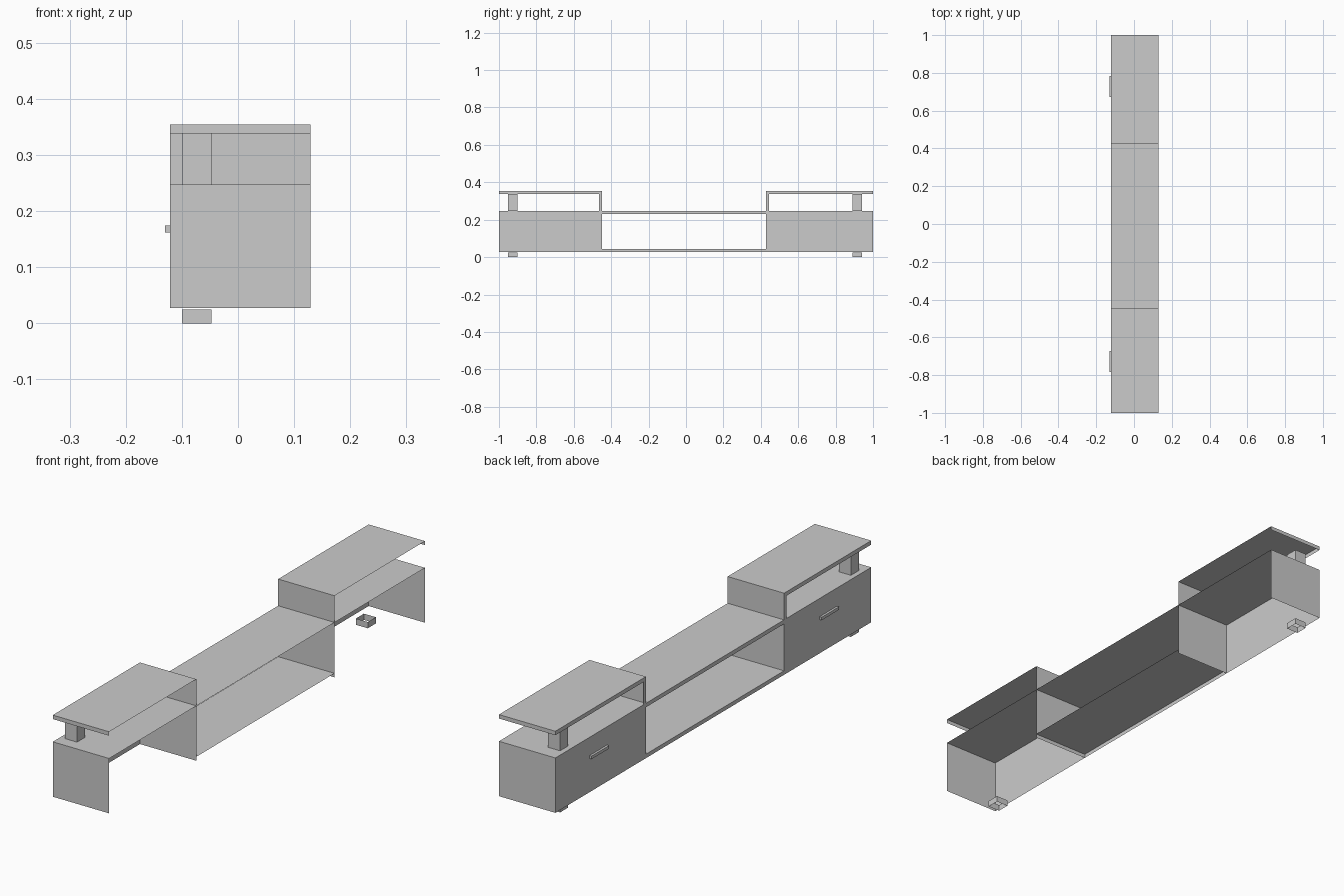
import bpy, bmesh
from mathutils import Vector

if "Cube" in bpy.data.objects:
    bpy.data.objects.remove(bpy.data.objects["Cube"])

XF, XB = -0.121, 0.129            # front and back planes of the body
Z0, Z1, ZT, T = 0.027, 0.247, 0.354, 0.016
SIDES = {"left": -0.448, "right": 0.427}   # inner wall of each cabinet


def panel_box(name, lo, hi, skip=""):
    """Axis-aligned box of thin panels; skip lists open sides.
    lower/upper case = min/max side, e.g. 'X' is +x, 'z' is -z."""
    bm = bmesh.new()
    bmesh.ops.create_cube(bm, size=1)
    lo, hi = Vector(lo), Vector(hi)
    drop = []
    for f in bm.faces:
        axis = max(range(3), key=lambda i: abs(f.normal[i]))
        key = "XYZ"[axis] if f.normal[axis] > 0 else "xyz"[axis]
        if key in skip:
            drop.append(f)
    bmesh.ops.delete(bm, geom=drop, context='FACES')
    for v in bm.verts:
        v.co = Vector([lo[i] if v.co[i] < 0 else hi[i] for i in range(3)])
    me = bpy.data.meshes.new(name)
    bm.to_mesh(me)
    bm.free()
    ob = bpy.data.objects.new(name, me)
    bpy.context.collection.objects.link(ob)
    return ob


for side, inner in SIDES.items():
    s = -1 if side == "left" else 1
    a, b = sorted((inner, s * 1.0))
    into = "Y" if s < 0 else "y"       # side that faces the middle

    # Cabinet, open at the back and underneath
    panel_box(side + "_cabinet", (XF, a, Z0), (XB, b, Z1), "Xz")

    # Raised platform: top sheet with front and end lips
    panel_box(side + "_platform", (XF, a, ZT - T), (XB, b, ZT), "Xz" + into)

    # Platform upright: inner wall with a narrow front strip
    u0, u1 = sorted((inner, inner + s * T))
    outer = "y" if s < 0 else "Y"
    panel_box(side + "_upright", (XF, u0, Z1), (XB, u1, ZT - T), "XzZ" + outer)
    panel_box(side + "_upright_top", (XF, u0, ZT - T), (XB, u1, ZT), "xXzZ" + outer)

    # Square post and foot, open tubes
    p0, p1 = (-0.952, -0.901) if s < 0 else (0.889, 0.94)
    panel_box(side + "_post", (-0.1, p0, Z1), (-0.047, p1, ZT - T), "zZ")
    panel_box(side + "_foot", (-0.1, p0, 0), (-0.047, p1, 0.025), "zZ")

    # Drawer handle
    h0, h1 = sorted((s * 0.673, s * 0.783))
    panel_box(side + "_handle", (-0.13, h0, 0.162), (XF, h1, 0.174), "X")

# Middle shelves: top sheet with a front lip
for name, top in (("upper_shelf", Z1), ("lower_shelf", Z0 + T)):
    panel_box(name, (XF, SIDES["left"], top - T), (XB, SIDES["right"], top), "XyYz")
